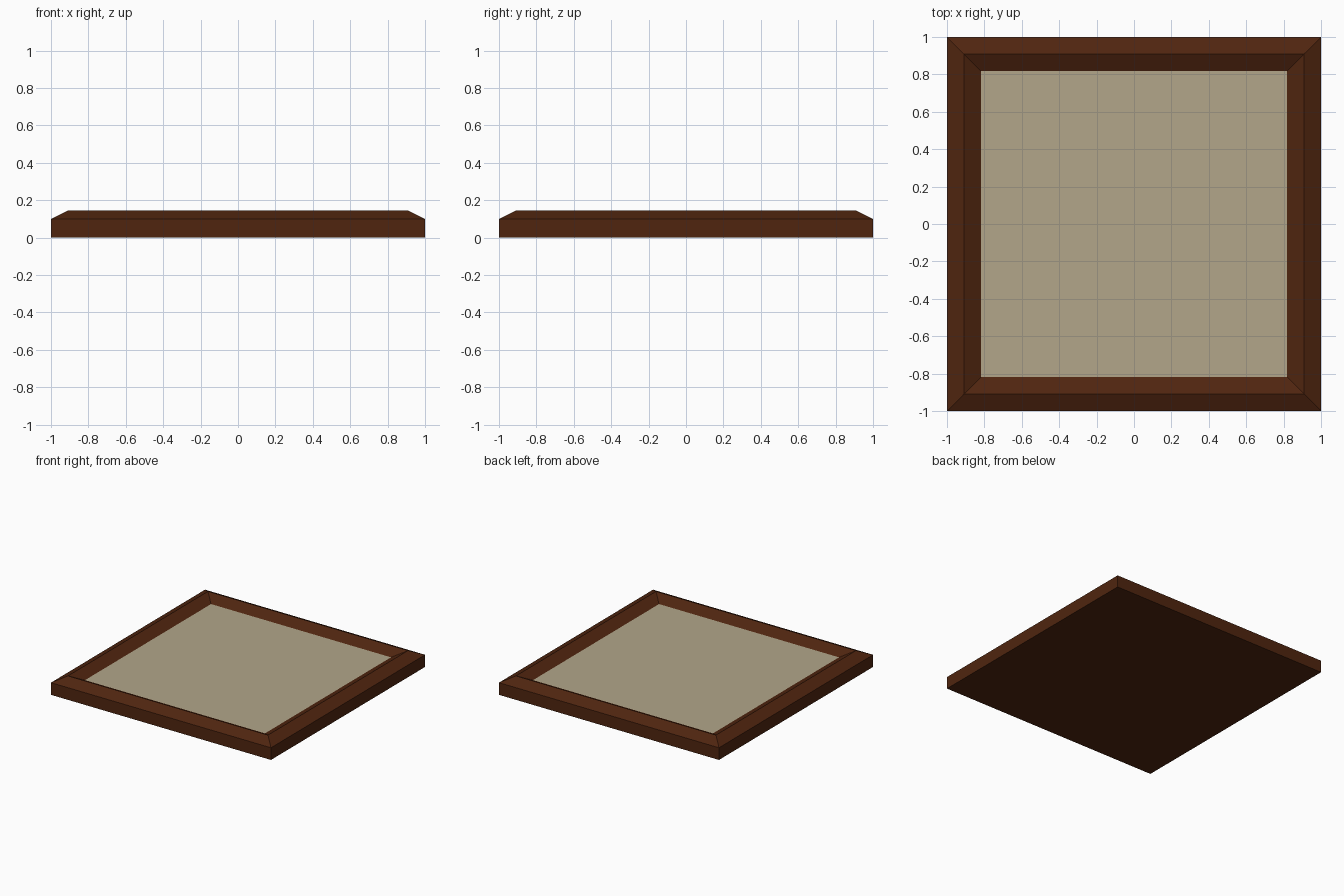
import bpy, bmesh

if "Cube" in bpy.data.objects:
    bpy.data.objects.remove(bpy.data.objects["Cube"])


def material(name, rgb):
    m = bpy.data.materials.new(name)
    m.diffuse_color = (*rgb, 1)
    m.use_nodes = True
    m.node_tree.nodes["Principled BSDF"].inputs["Base Color"].default_value = m.diffuse_color
    return m


def build(name, rings, mat, cap_start):
    """Loft square rings given as (half width, z); optionally cap the first."""
    bm = bmesh.new()
    loops = [[bm.verts.new((sx * r, sy * r, z))
              for sx, sy in ((-1, -1), (1, -1), (1, 1), (-1, 1))]
             for r, z in rings]
    for a, b in zip(loops, loops[1:]):
        for i in range(4):
            j = (i + 1) % 4
            bm.faces.new((a[i], a[j], b[j], b[i]))
    if cap_start:
        bm.faces.new(loops[0][::-1])
    else:
        bm.faces.new(loops[-1])
    mesh = bpy.data.meshes.new(name)
    bm.to_mesh(mesh)
    bm.free()
    mesh.materials.append(mat)
    obj = bpy.data.objects.new(name, mesh)
    bpy.context.collection.objects.link(obj)
    return obj


wood = material("dark brown wood", (0.080, 0.0185, 0.0048))
linen = material("beige panel", (0.445, 0.381, 0.254))

# Mitred frame with solid back: side wall, outer bevel, ridge, inner bevel
build("frame", [(1.0, 0.0), (1.0, 0.10), (0.909, 0.145), (0.818, 0.10)], wood, True)

# Inset panel closing the frame opening
build("panel", [(0.818, 0.10)], linen, False)
